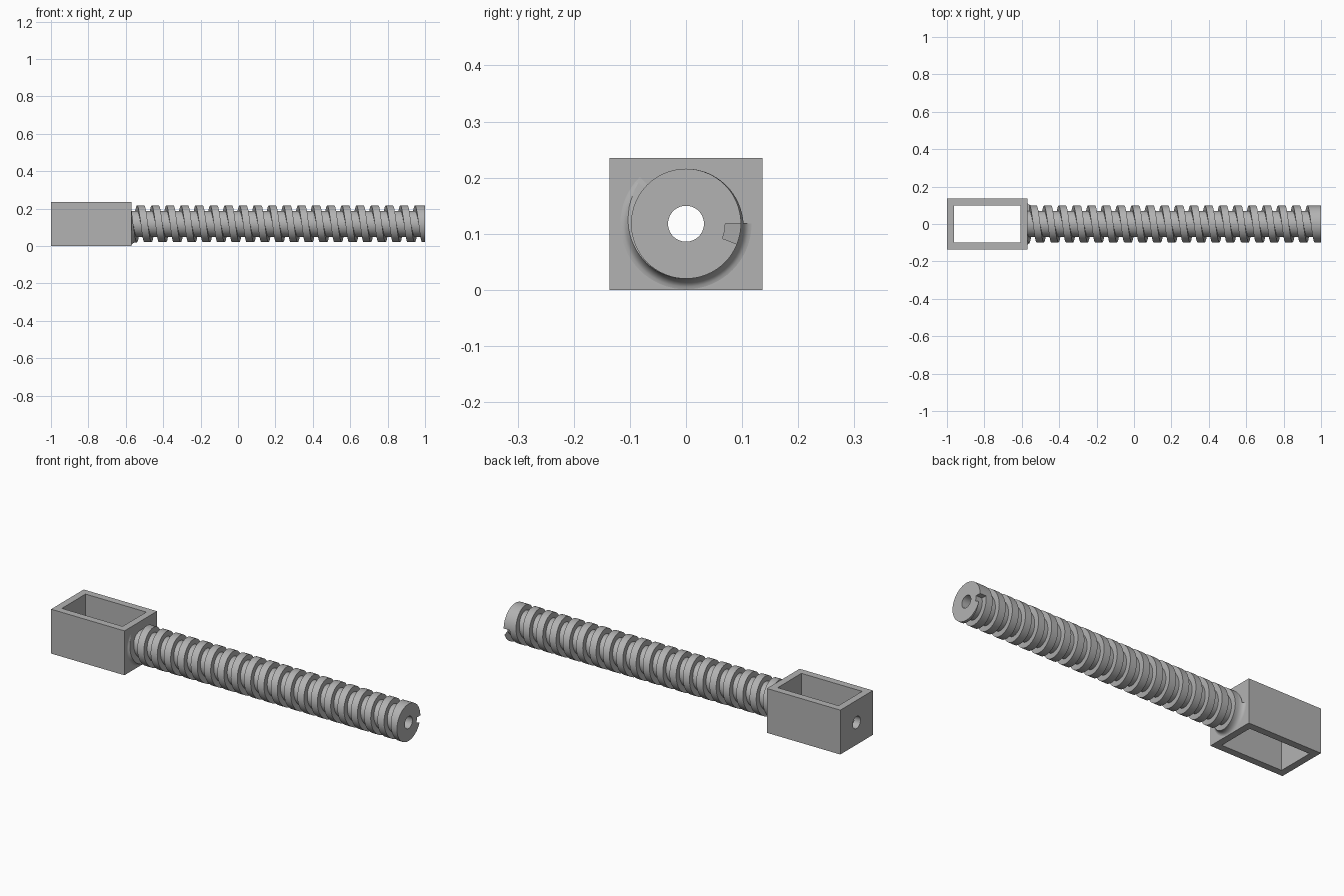
import bpy, bmesh
from math import sin, cos, pi, radians

AXIS_Z = 0.118          # height of the shaft axis
BORE, CORE, CREST = 0.032, 0.07, 0.098
PITCH, GROOVE, TURNS = 0.0782, 0.040, 20
SEGS = 64
FACE_X = -0.57          # where the shaft meets the frame

if "Cube" in bpy.data.objects:
    bpy.data.objects.remove(bpy.data.objects["Cube"], do_unlink=True)

grey = bpy.data.materials.new("plain grey")
grey.use_nodes = True
grey.diffuse_color = (0.45, 0.45, 0.45, 1)
grey.node_tree.nodes["Principled BSDF"].inputs["Base Color"].default_value = (0.45, 0.45, 0.45, 1)


def sweep(name, sections, closed):
    """Skin a list of equal rings of points; join the ends or cap them."""
    bm = bmesh.new()
    rings = [[bm.verts.new(p) for p in ring] for ring in sections]
    n = len(rings[0])
    pairs = list(zip(rings, rings[1:]))
    if closed:
        pairs.append((rings[-1], rings[0]))
    for a, b in pairs:
        for i in range(n):
            j = (i + 1) % n
            bm.faces.new((a[i], a[j], b[j], b[i]))
    if not closed:
        bm.faces.new(rings[0])
        bm.faces.new(rings[-1])
    bmesh.ops.recalc_face_normals(bm, faces=bm.faces)
    mesh = bpy.data.meshes.new(name)
    bm.to_mesh(mesh)
    bm.free()
    obj = bpy.data.objects.new(name, mesh)
    bpy.context.collection.objects.link(obj)
    mesh.materials.append(grey)
    return obj


def polar(x, r, a):
    return (x, r * cos(a), AXIS_Z + r * sin(a))


def box(name, x0, x1, half_y, z0, z1):
    ring = [(-half_y, z0), (half_y, z0), (half_y, z1), (-half_y, z1)]
    return sweep(name, [[(x, y, z) for y, z in ring] for x in (x0, x1)], False)


def cut(target, cutter):
    cutter.hide_render = True
    mod = target.modifiers.new("cut", 'BOOLEAN')
    mod.operation, mod.solver, mod.object = 'DIFFERENCE', 'EXACT', cutter
    bpy.ops.object.select_all(action='DESELECT')
    bpy.context.view_layer.objects.active = target
    target.select_set(True)
    bpy.ops.object.modifier_apply(modifier=mod.name)
    bpy.data.objects.remove(cutter, do_unlink=True)


def smooth(obj):
    bpy.ops.object.select_all(action='DESELECT')
    bpy.context.view_layer.objects.active = obj
    obj.select_set(True)
    bpy.ops.object.shade_smooth_by_angle(angle=radians(30))


# Open rectangular frame with a bore through both end walls
frame = box("open_frame", -1, FACE_X, 0.1365, 0, 0.235)
cut(frame, box("window_cutter", -0.963, -0.607, 0.099, -0.1, 0.4))
bore = [[polar(x, BORE, 2 * pi * i / SEGS) for i in range(SEGS)] for x in (-1.1, -0.5)]
cut(frame, sweep("bore_cutter", bore, False))
smooth(frame)

# Hollow shaft, flaring with a concave fillet into the frame
FILLET = 0.019
profile = [(-0.58, BORE), (-0.58, CREST + FILLET)]
for k in range(7):
    a = pi / 2 * k / 6
    profile.append((FACE_X + 0.03 * (1 - cos(a)), CREST + FILLET * (1 - sin(a))))
profile += [(1, CREST), (1, BORE)]
shaft = sweep("threaded_shaft",
              [[polar(x, r, 2 * pi * i / SEGS) for x, r in profile] for i in range(SEGS)], True)

# Square helical groove, breaking out slightly through the far end
end_x = 1.0048 - GROOVE / 2
path = []
for i in range(TURNS * SEGS + 1):
    a = 2 * pi * i / SEGS
    x = end_x - PITCH * (TURNS - i / SEGS)
    path.append([polar(x + s * GROOVE / 2, r, a)
                 for s, r in ((-1, CORE), (1, CORE), (1, 0.14), (-1, 0.14))])
cut(shaft, sweep("groove_cutter", path, False))
smooth(shaft)
